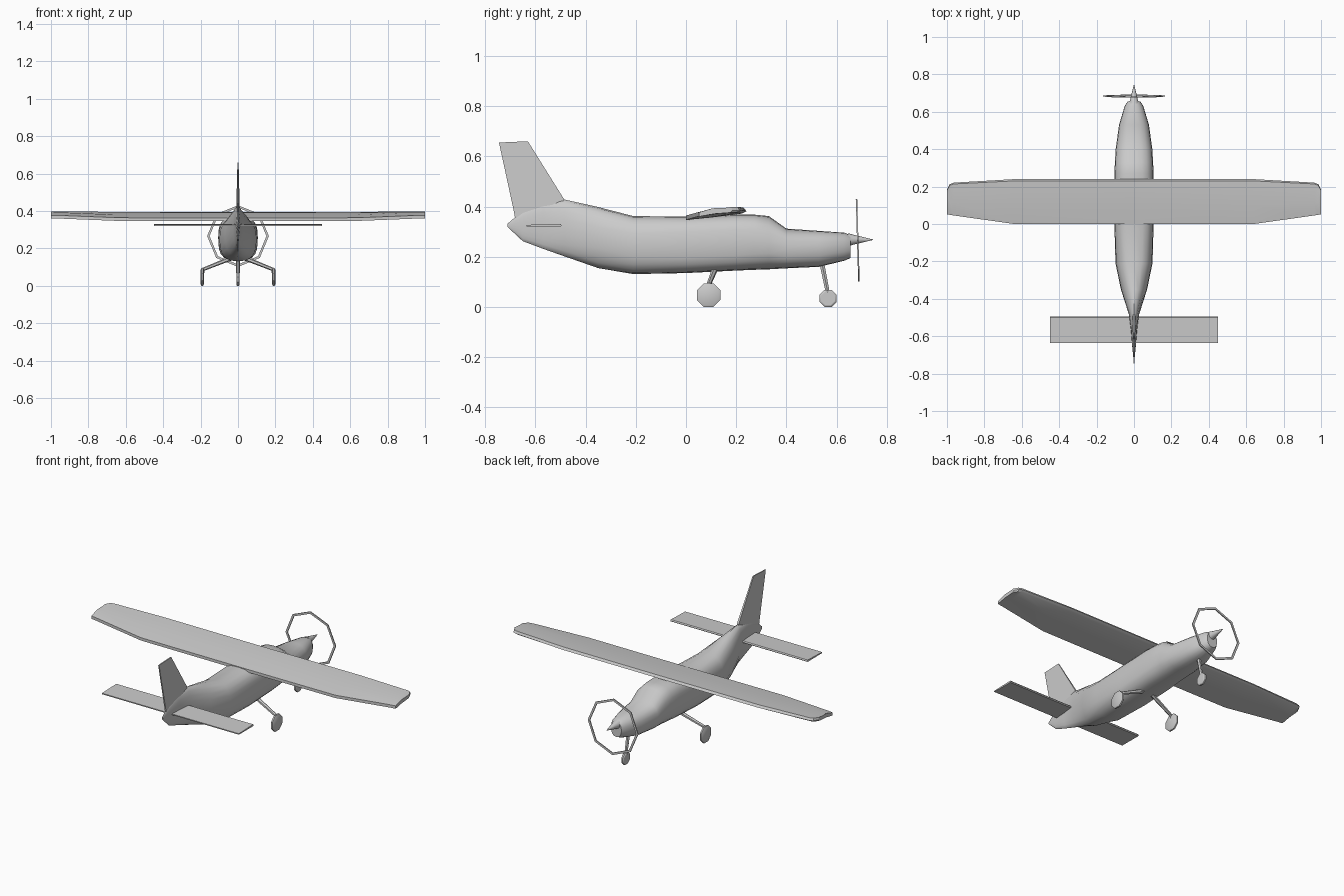
import bpy, bmesh
from math import sin, cos, pi, copysign
from mathutils import Vector

if "Cube" in bpy.data.objects:
    bpy.data.objects.remove(bpy.data.objects["Cube"])


def loft(name, rings, smooth=None, closed=False):
    """Skin equal-length point rings; cap the ends unless the rings form a loop."""
    bm = bmesh.new()
    vs = [[bm.verts.new(p) for p in r] for r in rings]
    n = len(vs[0])
    pairs = list(zip(vs, vs[1:])) + ([(vs[-1], vs[0])] if closed else [])
    for a, b in pairs:
        for i in range(n):
            j = (i + 1) % n
            bm.faces.new((a[i], a[j], b[j], b[i]))
    if not closed:
        bm.faces.new(vs[0])
        bm.faces.new(vs[-1])
    bmesh.ops.recalc_face_normals(bm, faces=bm.faces)
    me = bpy.data.meshes.new(name)
    bm.to_mesh(me)
    bm.free()
    ob = bpy.data.objects.new(name, me)
    bpy.context.collection.objects.link(ob)
    if smooth:
        bpy.ops.object.select_all(action='DESELECT')
        ob.select_set(True)
        bpy.context.view_layer.objects.active = ob
        bpy.ops.object.shade_smooth_by_angle(angle=smooth)
    return ob


def section(y, z0, z1, w, power, n=20):
    """Rounded-box fuselage cross-section."""
    def p(v):
        return copysign(abs(v) ** (2 / power), v)
    return [(w * p(cos(2 * pi * i / n)), y,
             (z0 + z1) / 2 + (z1 - z0) / 2 * p(sin(2 * pi * i / n))) for i in range(n)]


def strut(name, a, b, ra, rb, n=6):
    a, b = Vector(a), Vector(b)
    d = (b - a).normalized()
    u = d.cross(Vector((0, 1, 0))).normalized()
    v = d.cross(u)
    return loft(name, [[c + r * (cos(2 * pi * i / n) * u + sin(2 * pi * i / n) * v)
                        for i in range(n)] for c, r in ((a, ra), (b, rb))], 0.6)


def wheel(name, x, y, r, w, n):
    return loft(name, [[(x + dx, y + k * r * cos(2 * pi * (i + .5) / n),
                         r * cos(pi / n) + k * r * sin(2 * pi * (i + .5) / n)) for i in range(n)]
                       for dx, k in ((-w, .82), (-w * .5, 1), (w * .5, 1), (w, .82))], 0.5)


# Fuselage: y, bottom, top, half width, squareness
stations = [(-0.71, .318, .332, .004, 2), (-0.65, .262, .385, .010, 2),
            (-0.57, .232, .415, .016, 2), (-0.485, .202, .428, .027, 2),
            (-0.35, .155, .398, .070, 2.2), (-0.21, .131, .362, .099, 2.6),
            (0.0, .135, .360, .105, 3), (0.2, .145, .368, .106, 3),
            (0.27, .148, .368, .105, 2.8), (0.33, .150, .362, .102, 2.6),
            (0.40, .154, .312, .098, 2.6), (0.53, .160, .303, .080, 2.5),
            (0.63, .184, .296, .050, 2.3), (0.655, .195, .286, .034, 2.2)]
loft("fuselage", [section(*s) for s in stations], 0.6)

# Spinner: flared cone
loft("spinner", [section(y, .268 - r, .268 + r, r, 2, 12) for y, r in
                 ((.645, .026), (.67, .019), (.70, .012), (.745, .001))], 0.6)

# Propeller disc outline: thin octagonal ring
ring = []
for i in range(8):
    a = pi * i / 4
    ring.append([(r * cos(a), .684 - .03 * r * sin(a) + dy, .266 + r * sin(a))
                 for r, dy in ((.152, -.003), (.165, -.003), (.165, .003), (.152, .003))])
loft("propeller_ring", ring, closed=True)

# Wing: half-span stations x, trailing y, leading y, lift; mirrored across x
half = [(.64, .0, .24, .001), (.965, .046, .221, .004),
        (.985, .049, .213, .004), (1.0, .052, .185, .004)]
airfoil = [(0, .346), (.45, .357), (.93, .372), (1, .381), (.96, .394), (.8, .391), (.4, .379), (0, .363)]
span = [(-x, a, b, l) for x, a, b, l in reversed(half)] + [(0, 0, .24, 0)] + half
loft("wing", [[(x, a + (b - a) * t,
                z + l + (.01 if abs(x) > .9 and t < .5 else 0)) for t, z in airfoil]
              for x, a, b, l in span], 0.5)

# Tailplane
tail = [(-.635, .321), (-.50, .320), (-.495, .325), (-.50, .331), (-.635, .327)]
loft("tailplane", [[(x, y, z) for y, z in tail] for x in (-.45, .45)])

# Tail fin, thicker at the root
fin = [(-.675, .32, .004), (-.685, .378, .004), (-.745, .655, .003),
       (-.63, .66, .003), (-.485, .428, .006), (-.50, .32, .012)]
loft("tail_fin", [[(s * t, y, z) for y, z, t in fin] for s in (-1, 1)])

# Landing gear
for s, side in ((-1, "left"), (1, "right")):
    strut(side + "_gear_leg", (s * .03, .115, .15), (s * .186, .09, .088), .012, .009)
    strut(side + "_gear_fork", (s * .186, .09, .095), (s * .19, .09, .04), .008, .007)
    wheel(side + "_wheel", s * .191, .09, .051, .009, 8)
strut("nose_gear_leg", (0, .54, .18), (0, .567, .045), .011, .009)
wheel("nose_wheel", 0, .566, .037, .009, 8)
